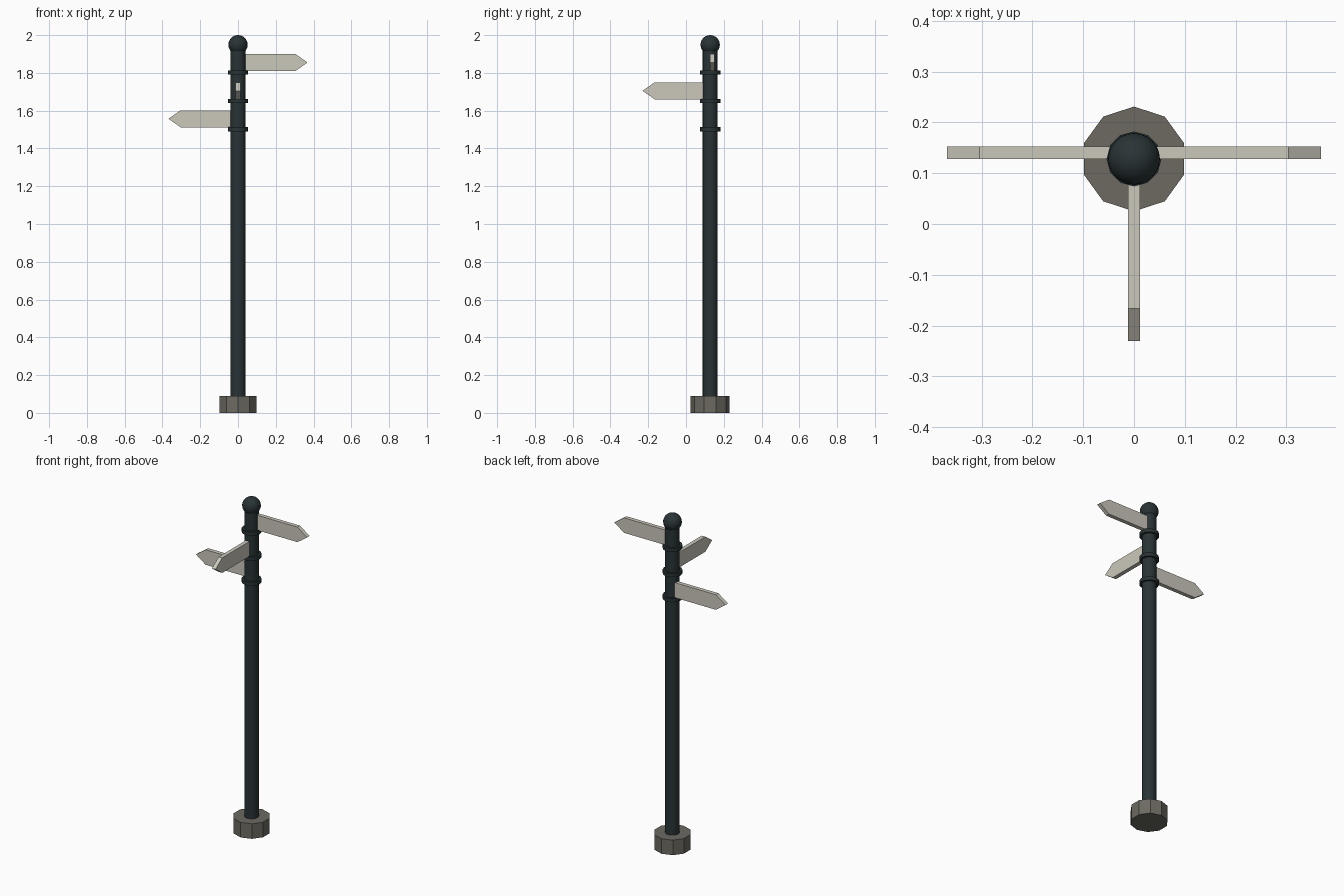
import bpy, bmesh, math
from mathutils import Matrix, Vector

if "Cube" in bpy.data.objects:
    bpy.data.objects.remove(bpy.data.objects["Cube"], do_unlink=True)

AXIS_Y = 0.128   # the post stands behind the middle of the bounding box


def material(name, rgb):
    mat = bpy.data.materials.new(name)
    mat.use_nodes = True
    mat.diffuse_color = (*rgb, 1)
    mat.node_tree.nodes["Principled BSDF"].inputs["Base Color"].default_value = (*rgb, 1)
    return mat


iron = material("dark_iron", (0.022, 0.034, 0.036))
stone = material("grey_stone", (0.15, 0.143, 0.12))
cream = material("cream_paint", (0.6, 0.58, 0.5))


def finish(name, bm, mat, smooth=False):
    bmesh.ops.recalc_face_normals(bm, faces=bm.faces)
    mesh = bpy.data.meshes.new(name)
    bm.to_mesh(mesh)
    bm.free()
    mesh.materials.append(mat)
    obj = bpy.data.objects.new(name, mesh)
    bpy.context.collection.objects.link(obj)
    if smooth:
        bpy.ops.object.select_all(action="DESELECT")
        obj.select_set(True)
        bpy.context.view_layer.objects.active = obj
        bpy.ops.object.shade_smooth_by_angle(angle=math.radians(40))
    return obj


def cylinder(name, radius, bottom, top, sides, mat, smooth=False):
    bm = bmesh.new()
    place = Matrix.Translation((0, AXIS_Y, (bottom + top) / 2))
    bmesh.ops.create_cone(bm, cap_ends=True, segments=sides, radius1=radius,
                          radius2=radius, depth=top - bottom, matrix=place)
    return finish(name, bm, mat, smooth)


def sign(name, origin, angle, bottom, length):
    """Pointed board running outwards from the post."""
    height, point, thick = 0.09, 0.064, 0.024
    outline = [(0, 0), (length - point, 0), (length, height / 2),
               (length - point, height), (0, height)]
    bm = bmesh.new()
    face = bm.faces.new([bm.verts.new((x, -thick / 2, z)) for x, z in outline])
    moved = bmesh.ops.extrude_face_region(bm, geom=[face])["geom"]
    bmesh.ops.translate(bm, vec=Vector((0, thick, 0)),
                        verts=[v for v in moved if isinstance(v, bmesh.types.BMVert)])
    place = Matrix.Translation((*origin, bottom)) @ Matrix.Rotation(angle, 4, "Z")
    bm.transform(place)
    return finish(name, bm, cream)


# Footing and post
cylinder("base", 0.103, 0, 0.09, 10, stone)
cylinder("post", 0.04, 0.08, 1.93, 16, iron, True)

# Collars, one under each sign
for label, z in (("lower", 1.502), ("middle", 1.652), ("upper", 1.802)):
    cylinder(label + "_collar", 0.054, z - 0.011, z + 0.011, 12, iron, True)

# Ball finial
ball = bmesh.new()
bmesh.ops.create_uvsphere(ball, u_segments=24, v_segments=16, radius=0.051,
                          matrix=Matrix.Translation((0, AXIS_Y, 1.949)))
finish("ball_finial", ball, iron, True)

# Pointed direction boards
sign("left_sign", (0, 0.14), 0, 1.81, 0.368)
sign("front_sign", (0, AXIS_Y), -math.pi / 2, 1.66, 0.358)
sign("right_sign", (0, 0.14), math.pi, 1.512, 0.368)
